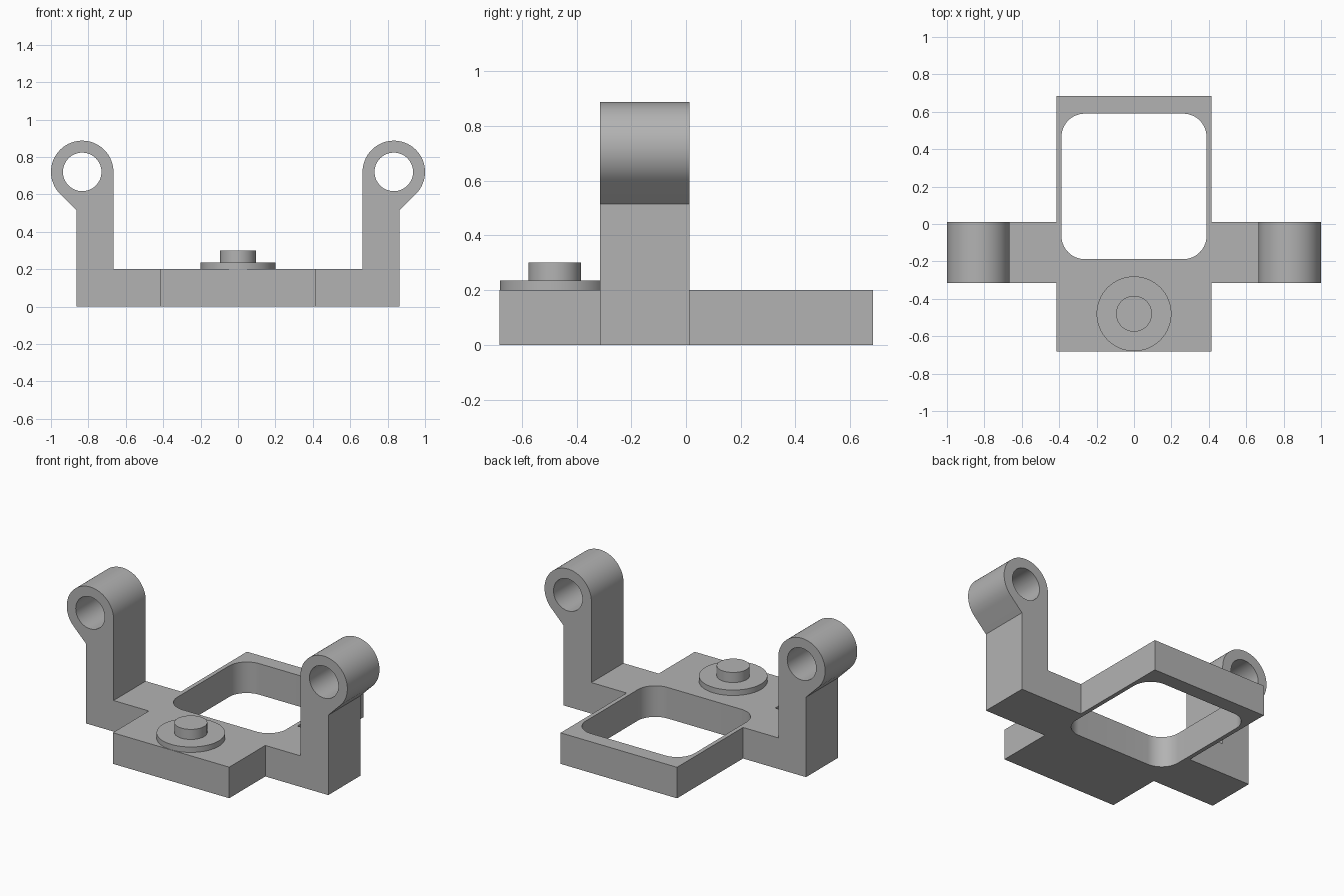
import bpy, bmesh
from math import cos, sin, radians

cube = bpy.data.objects.get("Cube")
if cube:
    bpy.data.objects.remove(cube, do_unlink=True)

# One plain grey finish
grey = bpy.data.materials.new("plain grey")
grey.use_nodes = True
COLOUR = (0.45, 0.45, 0.45, 1)
grey.diffuse_color = COLOUR
grey.node_tree.nodes["Principled BSDF"].inputs["Base Color"].default_value = COLOUR


def arc(cx, cy, r, start, end, steps):
    """Points on an arc, angles in degrees."""
    angles = [radians(start + (end - start) * i / steps) for i in range(steps + 1)]
    return [(cx + r * cos(a), cy + r * sin(a)) for a in angles]


def circle(cx, cy, r, steps=64):
    return arc(cx, cy, r, 0, 360, steps)[:-1]


def prism(name, outline, lo, hi, along="z"):
    """Extrude a flat outline along z, or an x-z outline along y."""
    place = (lambda u, v, w: (u, v, w)) if along == "z" else (lambda u, v, w: (u, w, v))
    bm = bmesh.new()
    face = bm.faces.new([bm.verts.new(place(u, v, lo)) for u, v in outline])
    new = bmesh.ops.extrude_face_region(bm, geom=[face])["geom"]
    verts = [g for g in new if isinstance(g, bmesh.types.BMVert)]
    bmesh.ops.translate(bm, verts=verts, vec=place(0, 0, hi - lo))
    bmesh.ops.recalc_face_normals(bm, faces=bm.faces)
    mesh = bpy.data.meshes.new(name)
    bm.to_mesh(mesh)
    bm.free()
    mesh.materials.append(grey)
    obj = bpy.data.objects.new(name, mesh)
    bpy.context.collection.objects.link(obj)
    return obj


def combine(target, tool, operation):
    """Apply a boolean and discard the tool."""
    bpy.context.view_layer.objects.active = target
    mod = target.modifiers.new(operation, "BOOLEAN")
    mod.operation, mod.object, mod.solver = operation, tool, "EXACT"
    bpy.ops.object.modifier_apply(modifier=mod.name)
    bpy.data.objects.remove(tool, do_unlink=True)


THICK = 0.2
EYE_X, EYE_Z, EYE_R, HOLE_R = 0.833, 0.72, 0.167, 0.103
ARM_IN, ARM_OUT = EYE_X - EYE_R, 0.864
ARM_FRONT, ARM_BACK = -0.315, 0.012

# U-shaped cradle: crossbar, two uprights and their rounded eyes
eye = arc(EYE_X, EYE_Z, EYE_R, -45, 180, 48)
tangent_x, tangent_z = eye[0]
half = [(ARM_OUT, 0), (ARM_OUT, tangent_z - (tangent_x - ARM_OUT))] + eye + [(ARM_IN, THICK)]
outline = half + [(-x, z) for x, z in reversed(half)]
bracket = prism("bracket", outline, ARM_FRONT, ARM_BACK, "y")

# Base plate running front to back
w, front, back = 0.415, -0.682, 0.684
plate = prism("base_plate", [(-w, front), (w, front), (w, back), (-w, back)], 0, THICK)
combine(bracket, plate, "UNION")

# Rounded window through the plate
wx, wy0, wy1, r = 0.388, -0.188, 0.59, 0.125
corners = [(wx - r, wy1 - r), (r - wx, wy1 - r), (r - wx, wy0 + r), (wx - r, wy0 + r)]
window = []
for i, (cx, cy) in enumerate(corners):
    window += arc(cx, cy, r, 90 * i, 90 * i + 90, 14)
combine(bracket, prism("window_cutter", window, -0.1, THICK + 0.1), "DIFFERENCE")

# Bores through both eyes
for side in (-1, 1):
    bore = prism("bore_cutter", circle(side * EYE_X, EYE_Z, HOLE_R), -0.5, 0.2, "y")
    combine(bracket, bore, "DIFFERENCE")

# Stepped boss on the front of the plate
boss_y = -0.48
flange = prism("boss_flange", circle(0, boss_y, 0.2), THICK, 0.235)
pin = prism("boss_pin", circle(0, boss_y, 0.096), 0.235, 0.3)

# Smooth the round walls, keep the edges crisp
bpy.ops.object.select_all(action="DESELECT")
for obj in (bracket, flange, pin):
    obj.select_set(True)
bpy.context.view_layer.objects.active = bracket
bpy.ops.object.shade_smooth_by_angle(angle=radians(30))
